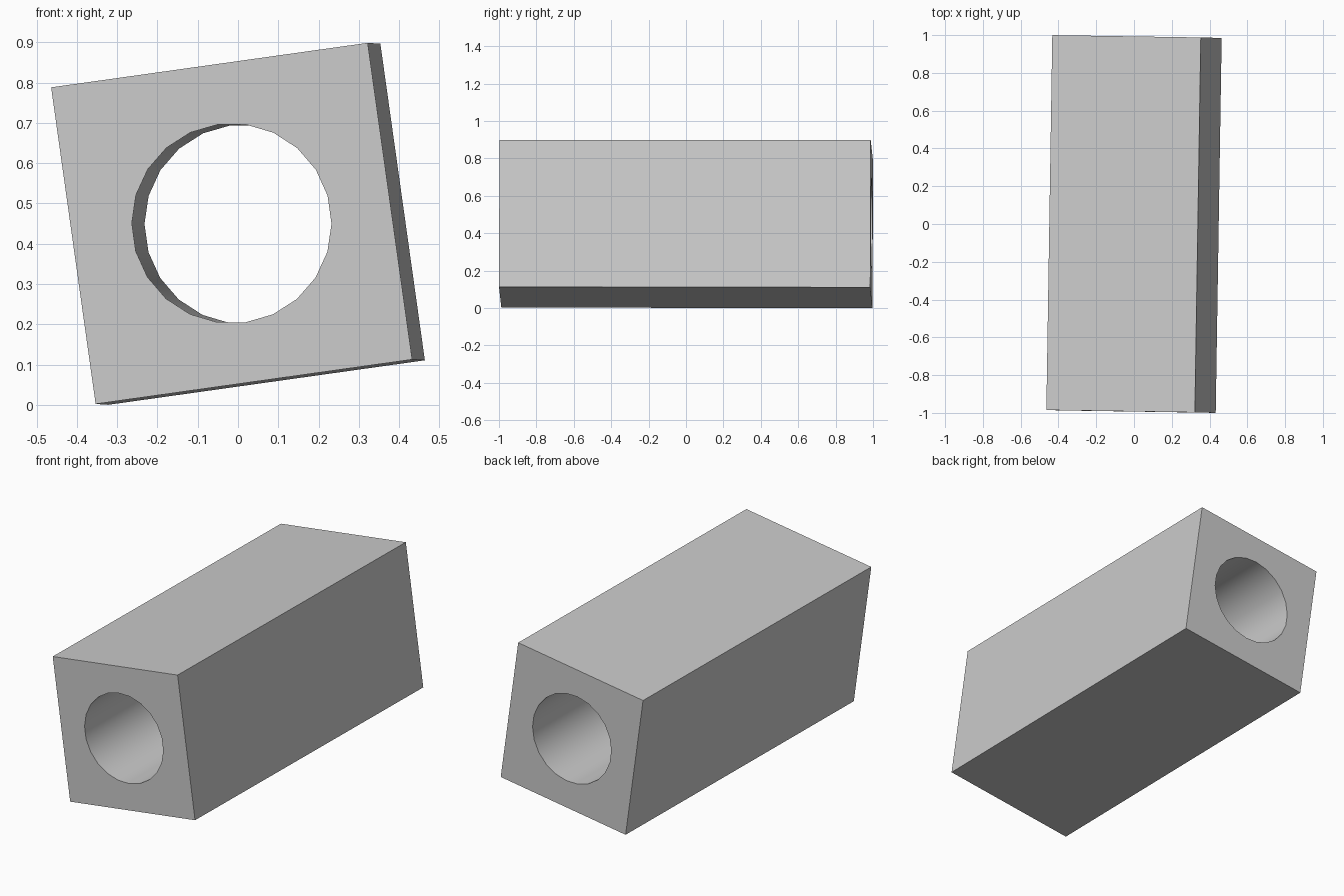
import bpy, bmesh, math
from mathutils import Euler

if "Cube" in bpy.data.objects:
    bpy.data.objects.remove(bpy.data.objects["Cube"])

WIDTH, LENGTH, BORE, SIDES = 0.794, 1.985, 0.248, 22

grey = bpy.data.materials.new("light_grey")
grey.use_nodes = True
grey.diffuse_color = (0.6, 0.6, 0.6, 1)
grey.node_tree.nodes["Principled BSDF"].inputs["Base Color"].default_value = grey.diffuse_color


def ring(bm, radius, count, start):
    """Closed loop of edges in the front plane."""
    verts = []
    for i in range(count):
        a = start + math.tau * i / count
        verts.append(bm.verts.new((radius * math.cos(a), -LENGTH / 2, radius * math.sin(a))))
    return [bm.edges.new((verts[i - 1], verts[i])) for i in range(count)]


# Square end face with a round hole, extruded along the length
bm = bmesh.new()
edges = ring(bm, WIDTH / math.sqrt(2), 4, math.pi / 4) + ring(bm, BORE, SIDES, math.pi / 2)
bmesh.ops.triangle_fill(bm, use_beauty=True, edges=edges, normal=(0, -1, 0))
result = bmesh.ops.extrude_face_region(bm, geom=bm.faces[:], use_keep_orig=True)
moved = [g for g in result["geom"] if isinstance(g, bmesh.types.BMVert)]
bmesh.ops.translate(bm, verts=moved, vec=(0, LENGTH, 0))
bmesh.ops.recalc_face_normals(bm, faces=bm.faces[:])

# Slight roll and yaw of the whole block
tilt = Euler([math.radians(d) for d in (-0.06, -8, -0.9)], "XYZ").to_matrix()
bmesh.ops.rotate(bm, verts=bm.verts[:], cent=(0, 0, 0), matrix=tilt)
low = min(v.co.z for v in bm.verts)
bmesh.ops.translate(bm, verts=bm.verts[:], vec=(0, 0, -low))

mesh = bpy.data.meshes.new("bored_block")
bm.to_mesh(mesh)
bm.free()
mesh.materials.append(grey)
block = bpy.data.objects.new("bored_block", mesh)
bpy.context.collection.objects.link(block)

# Smooth bore, sharp outer edges
bpy.ops.object.select_all(action="DESELECT")
block.select_set(True)
bpy.context.view_layer.objects.active = block
bpy.ops.object.shade_smooth_by_angle(angle=math.radians(30))
